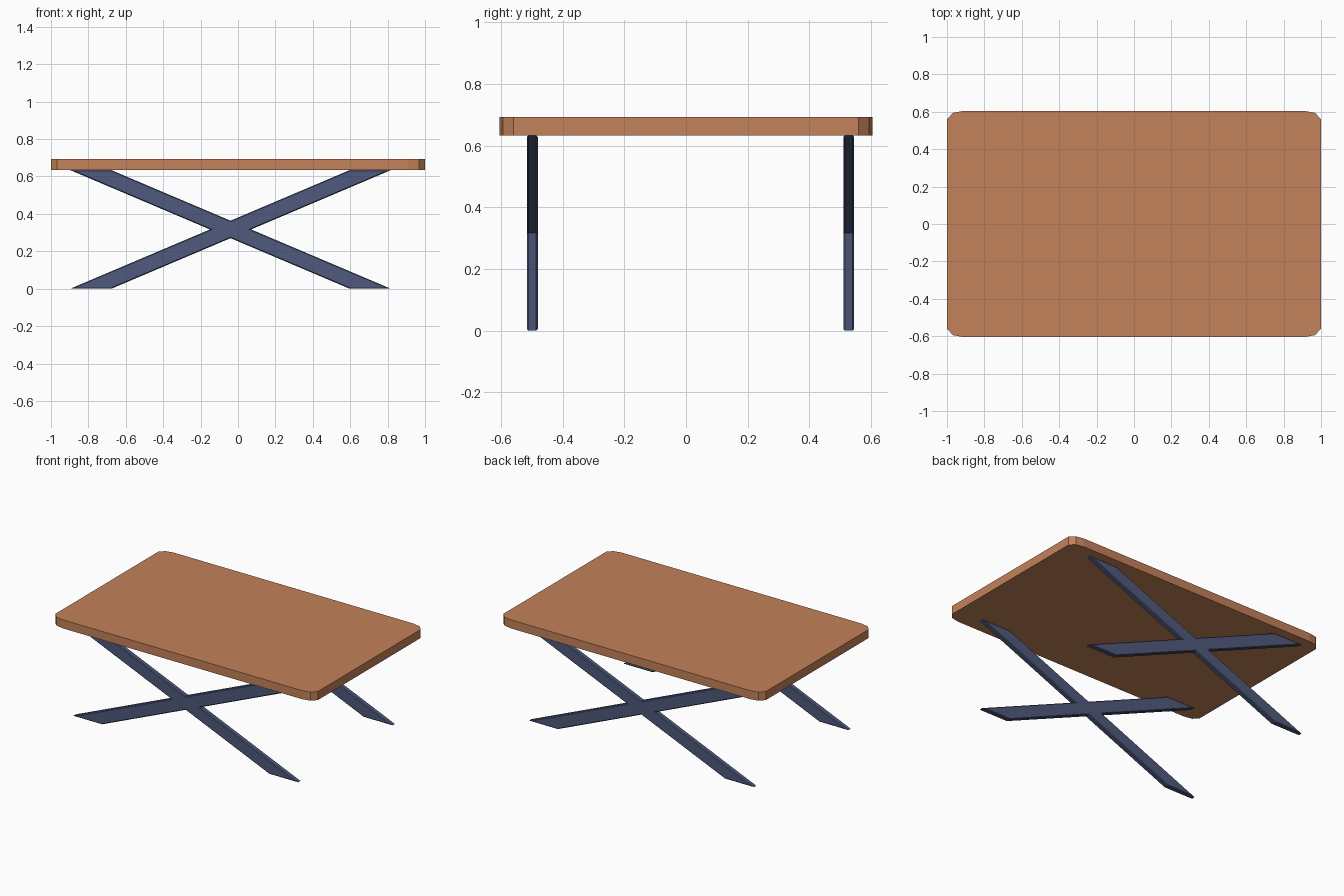
import bpy, bmesh

if "Cube" in bpy.data.objects:
    bpy.data.objects.remove(bpy.data.objects["Cube"])


def material(name, color):
    m = bpy.data.materials.new(name)
    m.diffuse_color = (*color, 1)
    m.use_nodes = True
    m.node_tree.nodes["Principled BSDF"].inputs["Base Color"].default_value = m.diffuse_color
    return m


wood = material("warm wood", (0.546, 0.223, 0.100))
steel = material("slate blue metal", (0.078, 0.100, 0.200))


def prism(name, outline, depth, mat, bevel=0):
    """Extrude a closed 3D outline along depth; optionally chamfer the rims."""
    bm = bmesh.new()
    face = bm.faces.new([bm.verts.new(p) for p in outline])
    ext = bmesh.ops.extrude_face_region(bm, geom=[face], use_keep_orig=True)
    moved = [g for g in ext["geom"] if isinstance(g, bmesh.types.BMVert)]
    bmesh.ops.translate(bm, verts=moved, vec=depth)
    bmesh.ops.recalc_face_normals(bm, faces=bm.faces)
    if bevel:
        rims = {e for f in bm.faces if len(f.verts) > 4 for e in f.edges}
        bmesh.ops.bevel(bm, geom=list(rims), offset=bevel, segments=1,
                        affect='EDGES', clamp_overlap=True)
        bmesh.ops.recalc_face_normals(bm, faces=bm.faces)
    me = bpy.data.meshes.new(name)
    bm.to_mesh(me)
    bm.free()
    me.materials.append(mat)
    ob = bpy.data.objects.new(name, me)
    bpy.context.collection.objects.link(ob)
    return ob


LEG_TOP, TABLE_TOP = 0.634, 0.693

# Tabletop with clipped round corners
corner = [(1.0, 0.56), (0.968, 0.594), (0.91, 0.605)]
outline = []
for sx, sy, step in ((1, 1, 1), (-1, 1, -1), (-1, -1, 1), (1, -1, -1)):
    outline += [(sx * x, sy * y, LEG_TOP) for x, y in corner[::step]]
prism("tabletop", outline, (0, 0, TABLE_TOP - LEG_TOP), wood)

# Crossed leg frames: X-shaped profile, mirrored about its centre
cx, cz = -0.04, LEG_TOP / 2
outer, inner, half = 0.857, 0.637, 0.11
rise = half * cz / ((outer + inner) / 2)
quarter = [(half, 0), (outer, cz), (inner, cz), (0, rise)]
cross = quarter + [(-x, z) for x, z in quarter[2::-1]]
cross += [(-x, -z) for x, z in quarter[1:]] + [(x, -z) for x, z in quarter[2:0:-1]]

for name, y in (("front_cross_leg", -0.516), ("back_cross_leg", 0.511)):
    prism(name, [(cx + x, y, cz + z) for x, z in cross], (0, 0.035, 0), steel, 0.005)
